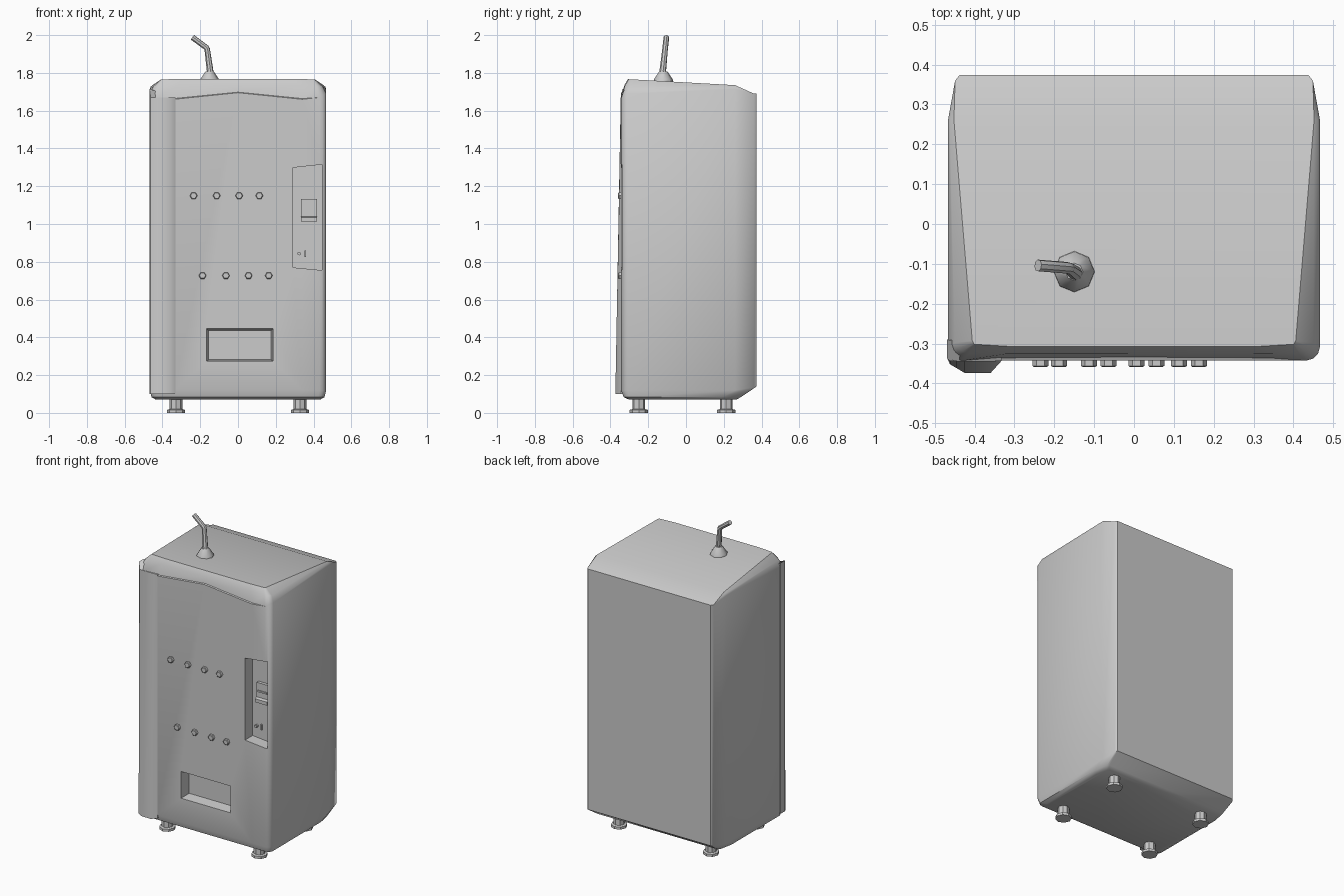
import bpy, bmesh
from math import radians, cos, sin, pi

if "Cube" in bpy.data.objects:
    bpy.data.objects.remove(bpy.data.objects["Cube"])


def finish(name, bm, angle=30):
    bmesh.ops.remove_doubles(bm, verts=bm.verts, dist=1e-4)
    bmesh.ops.recalc_face_normals(bm, faces=bm.faces)
    me = bpy.data.meshes.new(name)
    bm.to_mesh(me)
    bm.free()
    ob = bpy.data.objects.new(name, me)
    bpy.context.collection.objects.link(ob)
    smooth(ob, angle)
    return ob


def smooth(ob, angle):
    bpy.ops.object.select_all(action='DESELECT')
    bpy.context.view_layer.objects.active = ob
    ob.select_set(True)
    if angle:
        bpy.ops.object.shade_smooth_by_angle(angle=radians(angle))


def bridge(bm, rings, caps=True):
    vs = [[bm.verts.new(p) for p in r] for r in rings]
    n = len(vs[0])
    for a, b in zip(vs, vs[1:]):
        for i in range(n):
            j = (i + 1) % n
            bm.faces.new((a[i], a[j], b[j], b[i]))
    if caps:
        bm.faces.new(vs[0])
        bm.faces.new(vs[-1])
    return vs


def prism(name, front, back, y0, y1):
    bm = bmesh.new()
    bridge(bm, [[(x, y0, z) for x, z in front], [(x, y1, z) for x, z in back]])
    return finish(name, bm, 0)


def rect(x0, x1, z0, z1):
    return [(x0, z0), (x1, z0), (x1, z1), (x0, z1)]


def lathe(name, prof, sides, loc, angle=30, along_y=False):
    """Stack of rings (radius, offset) around z, or around -y."""
    rings = []
    for r, h in prof:
        ring = []
        for i in range(sides):
            c, s = r * cos(2 * pi * i / sides), r * sin(2 * pi * i / sides)
            p = (c, -h, s) if along_y else (c, s, h)
            ring.append(tuple(a + b for a, b in zip(p, loc)))
        rings.append(ring)
    bm = bmesh.new()
    bridge(bm, rings)
    return finish(name, bm, angle)


# cabinet: half outline from front centre to back centre, lofted upward
plan = [(0, -.343), (.34, -.343), (.432, -.343), (.449, -.338), (.462, -.325),
        (.467, -.308), (.467, .26), (.449, .36), (.438, .374), (0, .374)]


def level(sx, yf, yb, zs):
    return [(x * sx, yf + (y + .343) / .717 * (yb - yf), z)
            for (x, y), z in zip(plan, zs)]


def full(half):
    return half + [(-x, y, z) for x, y, z in half[-2:0:-1]]


upper = level(1, -.343, .374,
              [1.695, 1.66, 1.67, 1.68, 1.688, 1.69, 1.715, 1.69, 1.69, 1.69])
lip = [(0, -.334, 1.698), (.34, -.336, 1.664)] + upper[2:]
shoulder = [(0, -.326, 1.735), (.32, -.326, 1.735), (.415, -.325, 1.73),
            (.43, -.32, 1.73), (.443, -.31, 1.728), (.45, -.298, 1.726),
            (.462, .26, 1.727)] + upper[7:]
crown = [(0, -.308, 1.767), (.30, -.308, 1.767), (.40, -.302, 1.766),
         (.402, -.300, 1.766), (.404, -.297, 1.766), (.406, -.293, 1.766),
         (.452, .26, 1.735)] + upper[7:]
rings = [level(.93, -.30, .265, [.07] * 10),
         level(.98, -.33, .29, [.083] * 10),
         level(1, -.343, .374, [.12] * 6 + [.12, .135, .14, .14]),
         upper, lip, shoulder, crown]
bm = bmesh.new()
vs = bridge(bm, [full(r) for r in rings], caps=False)
bm.faces.new(vs[0])
top = vs[-1]
bm.faces.new(top[:7] + top[12:])
bm.faces.new(top[6:13])
body = finish("cabinet", bm, 0)

# payment recess and dispensing slot cut into the front
niche = [(.29, .77), (.446, .755), (.446, 1.315), (.29, 1.298)]
cutters = [prism("payment_cutter", niche, niche, -.40, -.265),
           prism("slot_cutter", rect(-.170, .190, .270, .450),
                 rect(-.155, .175, .282, .435), -.37, -.275)]
for c in cutters:
    c.hide_render = True
    m = body.modifiers.new(c.name, 'BOOLEAN')
    m.operation, m.solver, m.object = 'DIFFERENCE', 'EXACT', c
    bpy.ops.object.select_all(action='DESELECT')
    bpy.context.view_layer.objects.active = body
    body.select_set(True)
    bpy.ops.object.modifier_apply(modifier=m.name)
for c in cutters:
    bpy.data.objects.remove(c, do_unlink=True)
smooth(body, 35)

# tapering hinge strip on the left front edge
sect = [(-.469, -.29), (-.469, -.337), (-.462, -.352), (-.445, -.362),
        (-.425, -.374), (-.36, -.374), (-.332, -.343), (-.332, -.31)]
strip = [[(x, y, .10) for x, y in sect],
         [(x, y if y > -.34 else -.343 + (y + .343) * .08,
           1.715 if x < -.465 else 1.67) for x, y in sect]]
bm = bmesh.new()
bridge(bm, strip)
finish("hinge_strip", bm, 35)

# two rows of hexagonal buttons
for row, z, xs in (("upper", 1.15, (-.235, -.113, .006, .113)),
                   ("lower", .727, (-.188, -.064, .056, .163))):
    for i, x in enumerate(xs):
        lathe(f"{row}_button_{i + 1}", [(.020, 0), (.020, .015), (.016, .018)],
              6, (x, -.341, z), 0, True)

# payment fittings inside the recess
prism("bill_housing", rect(.333, .419, 1.03, 1.132), rect(.333, .419, 1.03, 1.132), -.285, -.26)
prism("bill_mouth", rect(.343, .409, 1.075, 1.085), rect(.343, .409, 1.075, 1.085), -.292, -.28)
prism("bill_tray", rect(.333, .419, 1.012, 1.034), rect(.333, .419, 1.012, 1.045), -.305, -.26)
lathe("return_button", [(.009, 0), (.009, .02)], 8, (.323, -.263, .843), 30, True)
prism("coin_slot", rect(.352, .359, .825, .86), rect(.352, .359, .825, .86), -.275, -.26)

# four feet
for sx in (-1, 1):
    for where, y in (("front", -.25), ("back", .213)):
        lathe(f"{where}_foot_{'left' if sx < 0 else 'right'}",
              [(.048, 0), (.048, .016), (.034, .02), (.034, .085)],
              8, (sx * .328, y, 0))

# straw with flared base on the roof
lathe("straw_collar", [(.053, -.01), (.05, .01), (.022, .052)], 8, (-.15, -.12, 1.755), 40)
cu = bpy.data.curves.new("straw", 'CURVE')
cu.dimensions = '3D'
cu.bevel_depth = .015
cu.bevel_resolution = 2
cu.use_fill_caps = True
path = [(-.145, -.125, 1.79), (-.163, -.111, 1.925), (-.168, -.110, 1.934), (-.241, -.104, 1.988)]
sp = cu.splines.new('POLY')
sp.points.add(len(path) - 1)
for p, co in zip(sp.points, path):
    p.co = (*co, 1)
for p, r in zip(sp.points, (1.2, 1, 1, 1)):
    p.radius = r
straw = bpy.data.objects.new("straw", cu)
bpy.context.collection.objects.link(straw)
smooth(straw, 0)
bpy.ops.object.convert(target='MESH')
smooth(bpy.context.object, 40)
